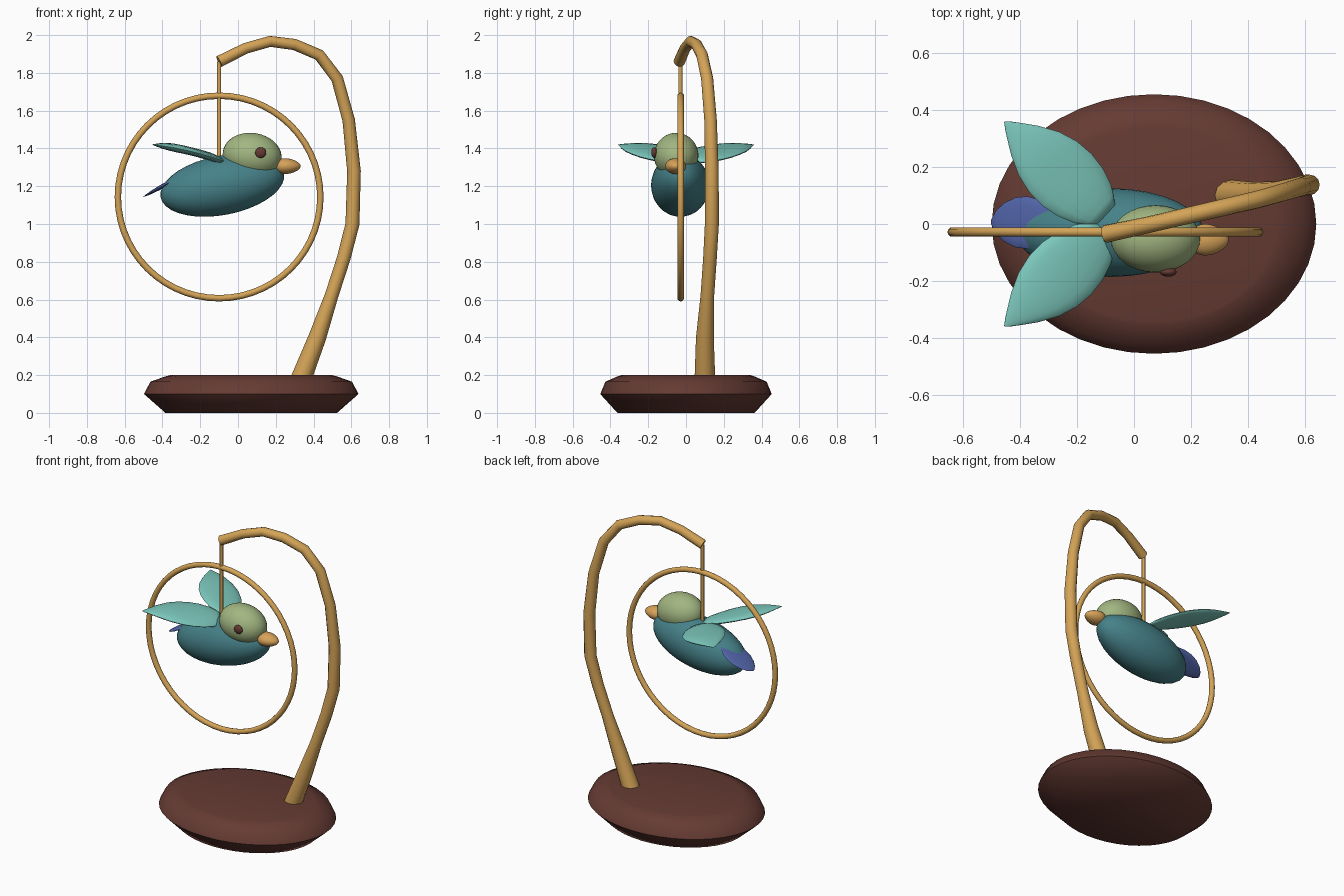
import bpy, bmesh, math
from mathutils import Vector, Matrix

cube = bpy.data.objects.get("Cube")
if cube:
    bpy.data.objects.remove(cube, do_unlink=True)


def material(name, r, g, b):
    m = bpy.data.materials.new(name)
    m.use_nodes = True
    m.diffuse_color = (r, g, b, 1)
    m.node_tree.nodes["Principled BSDF"].inputs["Base Color"].default_value = (r, g, b, 1)
    return m


WOOD = material("golden wood", 0.66, 0.37, 0.095)
BROWN = material("dark brown", 0.13, 0.043, 0.033)
TEAL = material("deep teal", 0.06, 0.22, 0.25)
AQUA = material("pale aqua", 0.2, 0.57, 0.5)
SAGE = material("sage green", 0.36, 0.47, 0.22)
BLUE = material("violet blue", 0.085, 0.13, 0.4)
ORANGE = material("beak orange", 0.68, 0.36, 0.1)


def finish(name, bm, mat, angle=50):
    bmesh.ops.recalc_face_normals(bm, faces=bm.faces)
    mesh = bpy.data.meshes.new(name)
    bm.to_mesh(mesh)
    bm.free()
    mesh.materials.append(mat)
    obj = bpy.data.objects.new(name, mesh)
    bpy.context.collection.objects.link(obj)
    bpy.ops.object.select_all(action="DESELECT")
    obj.select_set(True)
    bpy.context.view_layer.objects.active = obj
    bpy.ops.object.shade_smooth_by_angle(angle=math.radians(angle))
    return obj


def loft(name, rings, mat, closed=False, angle=50):
    """Skin a list of point rings; cap the ends unless closed."""
    bm = bmesh.new()
    loops = [[bm.verts.new(p) for p in ring] for ring in rings]
    n = len(loops[0])
    pairs = list(zip(loops, loops[1:]))
    if closed:
        pairs.append((loops[-1], loops[0]))
    for a, b in pairs:
        for i in range(n):
            j = (i + 1) % n
            bm.faces.new((a[i], a[j], b[j], b[i]))
    if not closed:
        bm.faces.new(loops[0])
        bm.faces.new(loops[-1])
    return finish(name, bm, mat, angle)


def circle(centre, u, v, n):
    """Ring of n points around centre, spanned by vectors u and v."""
    steps = [2 * math.pi * i / n for i in range(n)]
    return [Vector(centre) + u * math.cos(a) + v * math.sin(a) for a in steps]


def ellipsoid(name, centre, size, mat, tilt=0, taper=0):
    """Sphere scaled to half sizes, tapered towards +x and pitched up."""
    bm = bmesh.new()
    bmesh.ops.create_uvsphere(bm, u_segments=32, v_segments=18, radius=1)
    for v in bm.verts:
        k = 1 - taper * v.co.x
        v.co = Vector((v.co.x * size[0], v.co.y * size[1] * k, v.co.z * size[2] * k))
    bm.transform(Matrix.Translation(centre) @ Matrix.Rotation(math.radians(-tilt), 4, "Y"))
    return finish(name, bm, mat, 180)


def leaf(name, root, tip, stations, thick, height, mat):
    """Feather shape: lens sections along a plan axis, raised by height(x)."""
    root, tip = Vector((*root, 0)), Vector((*tip, 0))
    axis = tip - root
    side = Vector((-axis.y, axis.x, 0)).normalized()
    rings = []
    for t, w in stations:
        depth = thick * min(1, w / stations[2][1])
        ring = circle(root + axis * t, side * w, Vector((0, 0, depth)), 16)
        for p in ring:
            p.z += height(p.x)
        rings.append(ring)
    return loft(name, rings, mat, angle=70)


# Oval base
X, Y, Z = Vector((1, 0, 0)), Vector((0, 1, 0)), Vector((0, 0, 1))
profile = [(0, 0.8), (0.1, 1), (0.165, 0.94), (0.195, 0.79), (0.2, 0.75)]
loft("base", [circle((0.07, 0, z), X * 0.568 * s, Y * 0.454 * s, 40) for z, s in profile], BROWN)

# Curved branch stand: x, y, z, radius
path = [
    (0.33, 0.1, 0.17, 0.055), (0.42, 0.1, 0.4, 0.047), (0.495, 0.113, 0.62, 0.036),
    (0.56, 0.127, 0.82, 0.036), (0.606, 0.137, 1.0, 0.037), (0.614, 0.137, 1.28, 0.036),
    (0.586, 0.13, 1.55, 0.033), (0.525, 0.112, 1.77, 0.032), (0.43, 0.085, 1.895, 0.031),
    (0.3, 0.055, 1.95, 0.03), (0.17, 0.025, 1.967, 0.029), (0.04, -0.005, 1.93, 0.029),
    (-0.1, -0.035, 1.86, 0.031),
]
points = [Vector(p[:3]) for p in path]
rings = []
for i, p in enumerate(points):
    tangent = (points[min(i + 1, len(points) - 1)] - points[max(i - 1, 0)]).normalized()
    u = tangent.cross(Y).normalized()
    v = tangent.cross(u)
    rings.append(circle(p, u * path[i][3], v * path[i][3], 12))
loft("branch_stand", rings, WOOD)

# Hanging cord and hoop
loft("hanging_cord", [circle((-0.1, -0.03, z), X * 0.011, Y * 0.011, 10) for z in (1.3, 1.86)], WOOD)
hoop = []
for i in range(56):
    a = 2 * math.pi * i / 56
    out = X * math.cos(a) + Z * math.sin(a)
    hoop.append(circle(Vector((-0.1, -0.028, 1.143)) + out * 0.536, out * 0.017, Y * 0.017, 10))
loft("hoop", hoop, WOOD, closed=True)

# Bird body, head, beak and its single painted-bead eye
ellipsoid("body", (-0.083, -0.03, 1.205), (0.333, 0.155, 0.157), TEAL, tilt=11)
ellipsoid("head", (0.075, -0.052, 1.362), (0.157, 0.118, 0.12), SAGE, tilt=-8)
ellipsoid("beak", (0.262, -0.055, 1.306), (0.07, 0.054, 0.041), ORANGE, taper=0.2)
ellipsoid("eye", (0.12, -0.168, 1.378), (0.029, 0.016, 0.028), BROWN)


# Wings, swept back and arched upward
def wing_height(x):
    t = (-0.07 - x) / 0.38
    return 1.33 + 0.14 * t - 0.05 * t * t


wing = [(0, 0.05), (0.06, 0.073), (0.13, 0.094), (0.25, 0.115), (0.38, 0.125), (0.52, 0.122),
        (0.66, 0.104), (0.8, 0.07), (0.9, 0.038), (0.96, 0.018), (1, 0.002)]
for label, s in (("left", 1), ("right", -1)):
    leaf(label + "_wing", (-0.1, 0.03 * s), (-0.453, 0.358 * s), wing, 0.022, wing_height, AQUA)

# Tail fan sloping down behind the body
tail = [(0, 0.05), (0.2, 0.08), (0.4, 0.092), (0.6, 0.087), (0.78, 0.068), (0.92, 0.04), (1, 0.008)]
leaf("tail", (-0.29, 0.003), (-0.5, 0.008), tail, 0.013, lambda x: 1.145 + 0.55 * (x + 0.5), BLUE)
